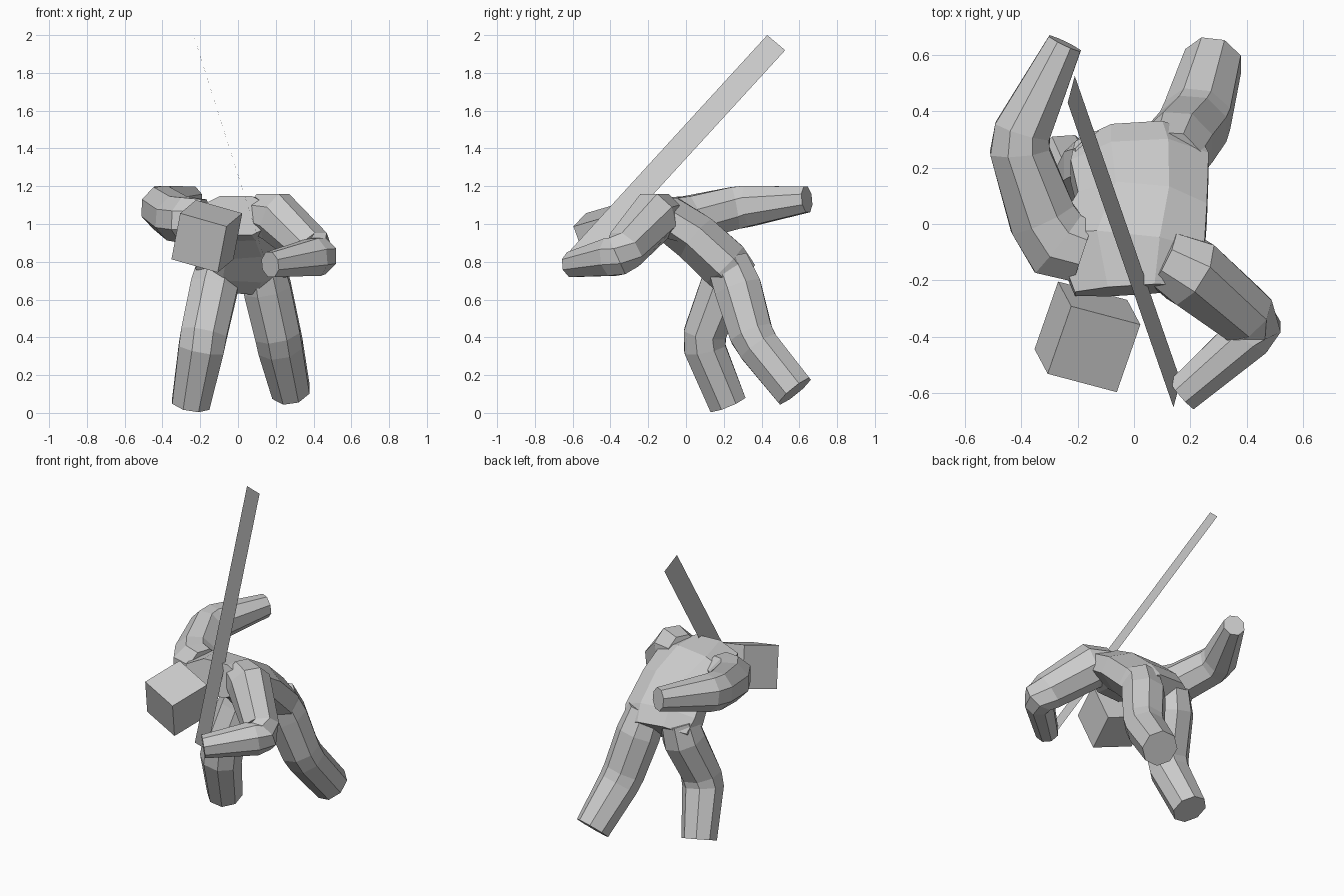
import bpy, bmesh, math
from mathutils import Vector, Matrix

if "Cube" in bpy.data.objects:
    bpy.data.objects.remove(bpy.data.objects["Cube"])

X, Z = Vector((1, 0, 0)), Vector((0, 0, 1))


def mesh_object(name, bm):
    bmesh.ops.recalc_face_normals(bm, faces=bm.faces)
    me = bpy.data.meshes.new(name)
    bm.to_mesh(me)
    bm.free()
    ob = bpy.data.objects.new(name, me)
    bpy.context.collection.objects.link(ob)
    return ob


def tube(name, rings, ref, sides=8):
    """Capped low-poly tube; each ring is (x, y, z, half width along ref, other half width)."""
    bm = bmesh.new()
    pts = [Vector(r[:3]) for r in rings]
    loops = []
    for i, (p, r) in enumerate(zip(pts, rings)):
        a, b = pts[max(i - 1, 0)], pts[min(i + 1, len(pts) - 1)]
        t = Vector()
        if i:
            t += (p - a).normalized()
        if i < len(pts) - 1:
            t += (b - p).normalized()
        t.normalize()
        u = (ref - t * ref.dot(t)).normalized()
        v = t.cross(u)
        k = 1 / math.cos(math.pi / sides)
        loop = []
        for j in range(sides):
            w = 2 * math.pi * (j + 0.5) / sides
            loop.append(bm.verts.new(p + u * r[3] * k * math.cos(w) + v * r[4] * k * math.sin(w)))
        loops.append(loop)
    for l0, l1 in zip(loops, loops[1:]):
        for j in range(sides):
            n = (j + 1) % sides
            bm.faces.new((l0[j], l0[n], l1[n], l1[j]))
    bm.faces.new(loops[0])
    bm.faces.new(loops[-1])
    return mesh_object(name, bm)


# bent-over torso, hips to neck
body = tube("body", [(0.01, 0.27, 0.71, 0.22, 0.12), (0.02, 0.20, 0.79, 0.245, 0.135),
                     (0.03, 0.06, 0.92, 0.23, 0.13), (-0.02, -0.08, 1.02, 0.27, 0.12),
                     (-0.01, -0.235, 1.045, 0.20, 0.105)], X)

# limbs, from the trunk outwards
limbs = [
    tube("left_leg", [(-0.10, 0.22, 0.80, 0.11, 0.11), (-0.125, 0.20, 0.67, 0.125, 0.125),
                      (-0.18, 0.10, 0.42, 0.122, 0.112), (-0.195, 0.10, 0.34, 0.12, 0.11),
                      (-0.25, 0.22, 0.048, 0.10, 0.10)], X),
    tube("right_leg", [(0.13, 0.22, 0.80, 0.11, 0.11), (0.155, 0.275, 0.66, 0.125, 0.125),
                       (0.21, 0.345, 0.42, 0.12, 0.115), (0.225, 0.385, 0.35, 0.118, 0.11),
                       (0.28, 0.575, 0.115, 0.10, 0.105)], X),
    tube("left_arm", [(-0.18, -0.10, 1.02, 0.11, 0.11), (-0.27, -0.07, 1.02, 0.12, 0.13),
                      (-0.325, 0.02, 1.03, 0.118, 0.12), (-0.405, 0.26, 1.085, 0.112, 0.105),
                      (-0.395, 0.33, 1.095, 0.108, 0.10), (-0.245, 0.64, 1.13, 0.068, 0.062)], Z),
    tube("right_arm", [(0.10, -0.12, 1.06, 0.10, 0.10), (0.20, -0.17, 1.04, 0.13, 0.125),
                       (0.395, -0.325, 0.865, 0.108, 0.105), (0.425, -0.365, 0.83, 0.105, 0.095),
                       (0.405, -0.40, 0.825, 0.10, 0.085), (0.17, -0.605, 0.785, 0.066, 0.066)], Z),
]

# fuse limbs into one body
for limb in limbs:
    mod = body.modifiers.new("fuse", 'BOOLEAN')
    mod.operation = 'UNION'
    mod.solver = 'EXACT'
    mod.object = limb
bpy.context.view_layer.update()
fused = bpy.data.meshes.new_from_object(body.evaluated_get(bpy.context.evaluated_depsgraph_get()))
body.modifiers.clear()
body.data = fused
for limb in limbs:
    bpy.data.objects.remove(limb)

# tilted box head
a = Vector((0.245, -0.065, -0.07)).normalized()
b = Vector((0.075, 0.235, 0.07))
b = (b - a * a.dot(b)).normalized()
bm = bmesh.new()
bmesh.ops.create_cube(bm, size=0.263)
rot = Matrix((a, b, a.cross(b))).transposed().to_4x4()
bmesh.ops.transform(bm, matrix=Matrix.Translation((-0.165, -0.40, 0.935)) @ rot, verts=bm.verts)
mesh_object("head", bm)

# flat blade held in the right hand
bm = bmesh.new()
bm.faces.new([bm.verts.new(c) for c in ((-0.235, 0.43, 2.0), (-0.21, 0.525, 1.92),
                                        (0.165, -0.555, 0.74), (0.14, -0.65, 0.82))])
mesh_object("blade", bm)
